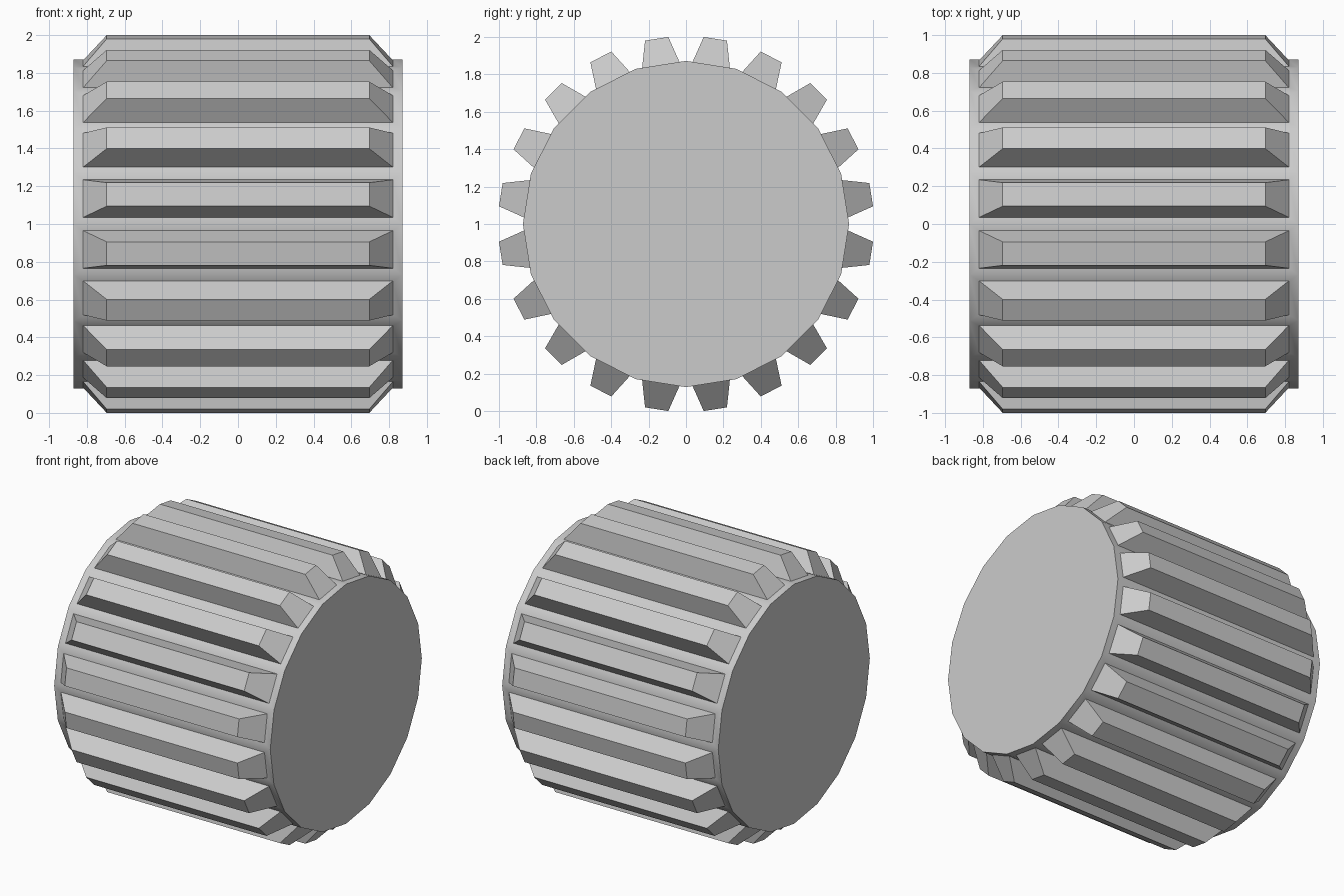
import bpy, bmesh, math
from mathutils import Matrix, Vector

if "Cube" in bpy.data.objects:
    bpy.data.objects.remove(bpy.data.objects["Cube"])

SIDES = 20
BODY_R, BODY_HALF = 0.872, 0.87
# tooth: (half length in x, half width, distance from axis)
BASE = (0.82, 0.101, BODY_R * math.cos(math.pi / SIDES))
TIP = (0.695, 0.063, 1.0025)


def place(face, n, t, size):
    """Move the four corners of a face to a rectangle facing direction n."""
    hx, hw, r = size
    mid = face.calc_center_median()
    for v in face.verts:
        d = v.co - mid
        v.co = (Vector((math.copysign(hx, d.x), 0, 0))
                + t * math.copysign(hw, d.dot(t)) + n * r)


# Barrel: 20-sided drum lying along x, with a vertex line at the top
bm = bmesh.new()
bmesh.ops.create_cone(bm, cap_ends=True, segments=SIDES,
                      radius1=BODY_R, radius2=BODY_R, depth=2 * BODY_HALF,
                      matrix=Matrix.Rotation(math.pi / 2, 4, 'Y'))
bm.normal_update()

# Teeth: inset every side panel, then extrude it to a tapered tip
for f in [f for f in bm.faces if len(f.verts) == 4]:
    n = f.normal.copy()
    t = n.cross(Vector((1, 0, 0)))
    bmesh.ops.inset_individual(bm, faces=[f], thickness=0.03)
    place(f, n, t, BASE)
    tip = bmesh.ops.extrude_discrete_faces(bm, faces=[f])['faces'][0]
    place(tip, n, t, TIP)

bmesh.ops.translate(bm, verts=bm.verts, vec=(0, 0, 1))
bmesh.ops.recalc_face_normals(bm, faces=bm.faces)
mesh = bpy.data.meshes.new("toothed_barrel")
bm.to_mesh(mesh)
bm.free()

obj = bpy.data.objects.new("toothed_barrel", mesh)
bpy.context.collection.objects.link(obj)
bpy.context.view_layer.objects.active = obj
obj.select_set(True)
# Smooth drum surface, crisp tooth and rim edges
bpy.ops.object.shade_smooth_by_angle(angle=math.radians(30))
